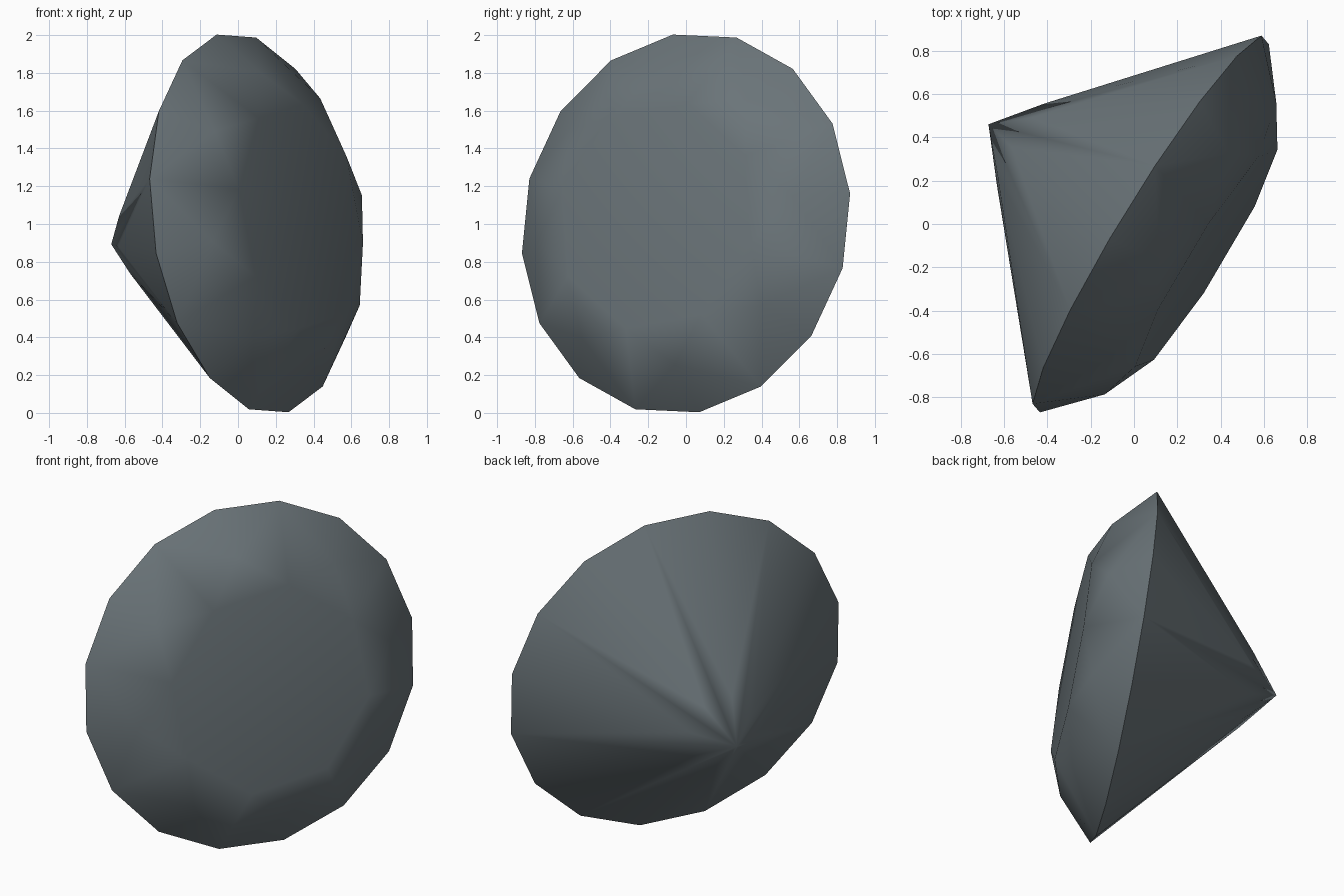
import bpy, bmesh, math
from mathutils import Vector, Matrix

cube = bpy.data.objects.get("Cube")
if cube:
    bpy.data.objects.remove(cube, do_unlink=True)

# Tilted frame: the stone's own axis n points out of the table
n = Vector((0.846, -0.52, 0.125)).normalized()
u = Vector((-0.19, -0.07, 1.0))
u = (u - n * u.dot(n)).normalized()
w = u.cross(-n)
centre = Vector((0.077, 0, 1.003))

bm = bmesh.new()
STEP = math.tau / 16


def ring(count, radius, height, offset=0):
    """Evenly spaced vertices around the axis; offset in girdle steps."""
    verts = []
    for i in range(count):
        a = STEP * (i * 16 / count + offset)
        verts.append(bm.verts.new(centre + n * height
                                  + (u * math.cos(a) + w * math.sin(a)) * radius))
    return verts


girdle = ring(16, 1.02, 0)
crown = ring(8, 0.79, 0.217)
table = ring(8, 0.615, 0.303, 1)
pavilion = ring(8, 0.22, -0.709)
culet = bm.verts.new(centre - n * 0.885)

# Table, star, kite and girdle facets
bm.faces.new(table)
for k in range(8):
    nxt = (k + 1) % 8
    g0, g1, g2 = girdle[2 * k], girdle[2 * k + 1], girdle[2 * nxt]
    bm.faces.new((table[k - 1], table[k], crown[k]))
    bm.faces.new((table[k], crown[k], g1, crown[nxt]))
    bm.faces.new((culet, pavilion[k], g1, pavilion[nxt]))
    for mid in (crown, pavilion):
        bm.faces.new((mid[k], g0, g1))
        bm.faces.new((mid[nxt], g1, g2))
bmesh.ops.recalc_face_normals(bm, faces=bm.faces[:])

mesh = bpy.data.meshes.new("gemstone")
bm.to_mesh(mesh)
bm.free()
gem = bpy.data.objects.new("gemstone", mesh)
bpy.context.collection.objects.link(gem)

# Slate grey stone
mat = bpy.data.materials.new("slate_grey")
mat.use_nodes = True
colour = (0.145, 0.175, 0.19, 1)
mat.diffuse_color = colour
mat.node_tree.nodes["Principled BSDF"].inputs["Base Color"].default_value = colour
mesh.materials.append(mat)

# Soft facets with a crisp girdle
bpy.ops.object.select_all(action='DESELECT')
gem.select_set(True)
bpy.context.view_layer.objects.active = gem
bpy.ops.object.shade_smooth_by_angle(angle=math.radians(40))
soft = gem.modifiers.new("facet_weighting", 'WEIGHTED_NORMAL')
soft.keep_sharp = True
